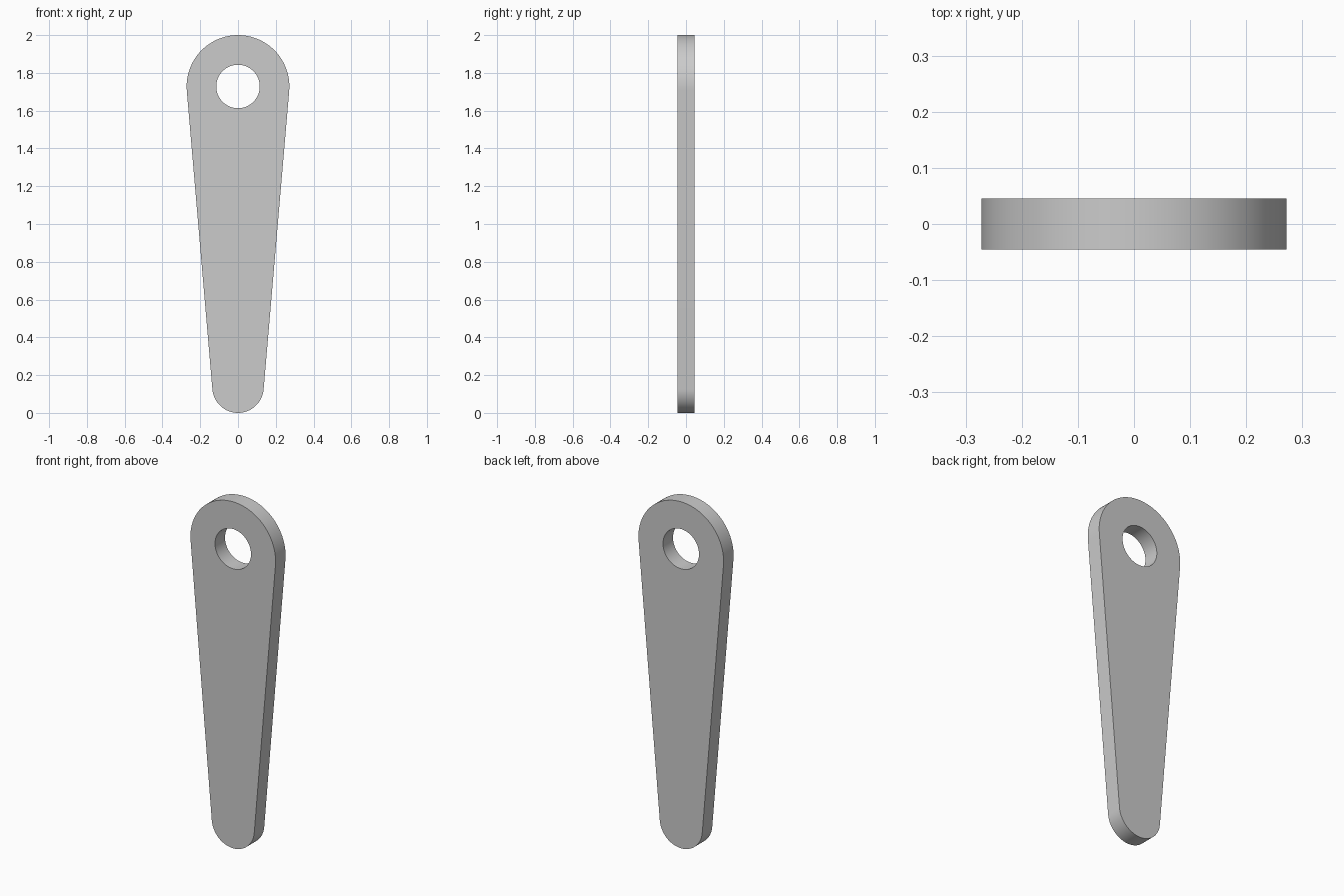
import bpy, bmesh, math

cube = bpy.data.objects.get("Cube")
if cube:
    bpy.data.objects.remove(cube)

BIG, SMALL, HOLE, THICK = 0.272, 0.136, 0.115, 0.091
TOP_Z, LOW_Z = 2 - BIG, SMALL

grey = bpy.data.materials.new("plain grey")
grey.use_nodes = True
colour = (0.6, 0.6, 0.6, 1)
grey.diffuse_color = colour
grey.node_tree.nodes["Principled BSDF"].inputs["Base Color"].default_value = colour


def arc(radius, z, start, end, steps):
    angles = [start + (end - start) * i / steps for i in range(steps + 1)]
    return [(radius * math.cos(a), -THICK / 2, z + radius * math.sin(a)) for a in angles]


def add_loop(bm, points):
    verts = [bm.verts.new(p) for p in points]
    return [bm.edges.new((v, verts[i - 1])) for i, v in enumerate(verts)]


# Tapered outline: two round ends joined by their tangents, plus the pivot hole
tilt = math.asin((BIG - SMALL) / (TOP_Z - LOW_Z))
outline = (arc(BIG, TOP_Z, -tilt, math.pi + tilt, 48)
           + arc(SMALL, LOW_Z, math.pi + tilt, 2 * math.pi - tilt, 32))
hole = arc(HOLE, TOP_Z, 0, 2 * math.pi, 64)[:-1]

bm = bmesh.new()
edges = add_loop(bm, outline) + add_loop(bm, hole)
bmesh.ops.triangle_fill(bm, edges=edges, use_beauty=True, normal=(0, -1, 0))

# Thicken the plate towards the back
result = bmesh.ops.extrude_face_region(bm, geom=bm.faces[:], use_keep_orig=True)
moved = [g for g in result["geom"] if isinstance(g, bmesh.types.BMVert)]
bmesh.ops.translate(bm, vec=(0, THICK, 0), verts=moved)
bmesh.ops.recalc_face_normals(bm, faces=bm.faces[:])

mesh = bpy.data.meshes.new("tapered_lever")
bm.to_mesh(mesh)
bm.free()
mesh.materials.append(grey)
lever = bpy.data.objects.new("tapered_lever", mesh)
bpy.context.collection.objects.link(lever)

# Smooth rims with crisp edges
bpy.ops.object.select_all(action="DESELECT")
lever.select_set(True)
bpy.context.view_layer.objects.active = lever
bpy.ops.object.shade_smooth_by_angle(angle=math.radians(30))
